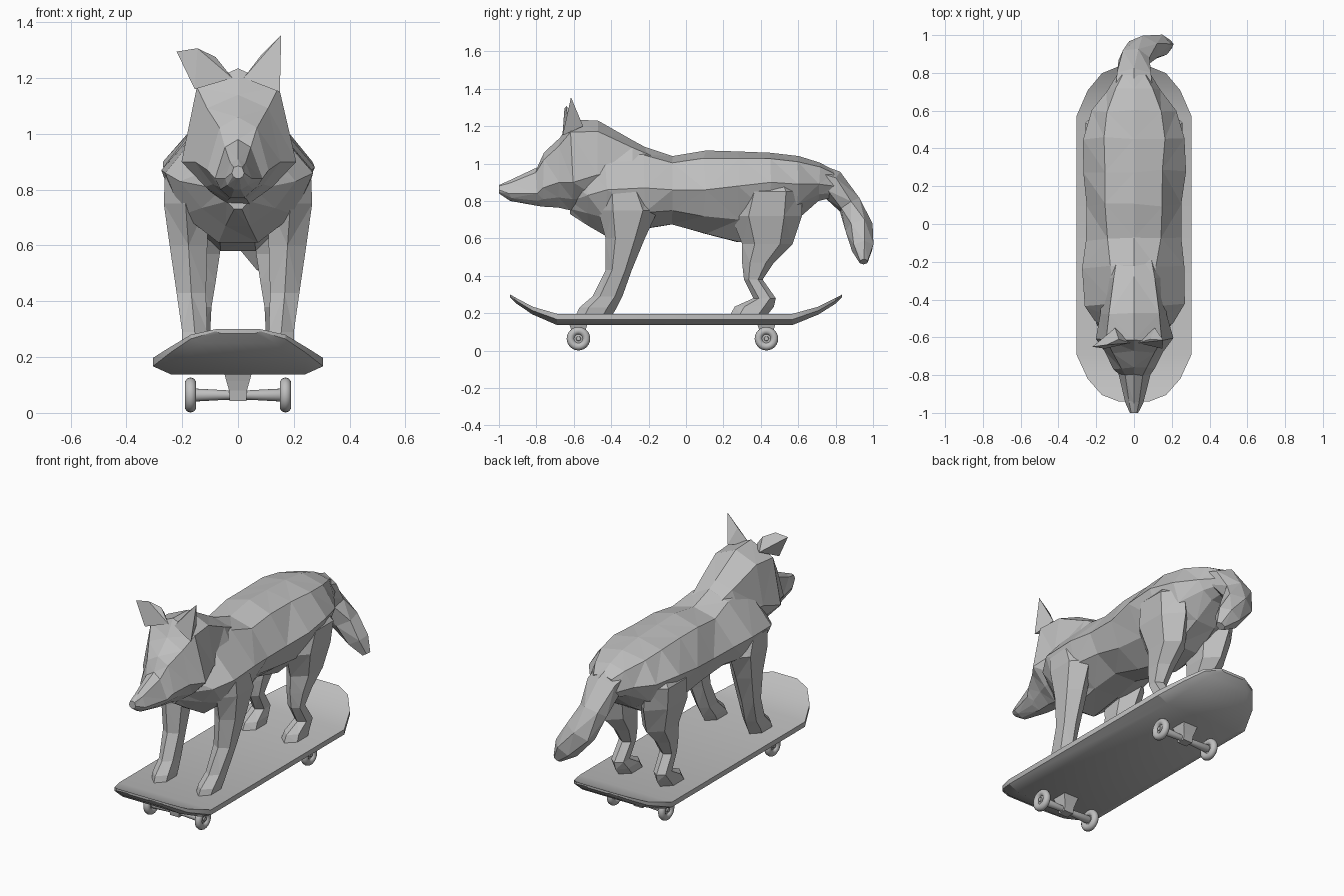
import bpy, bmesh, math, random
from mathutils import Vector

random.seed(4)
if "Cube" in bpy.data.objects:
    bpy.data.objects.remove(bpy.data.objects["Cube"], do_unlink=True)

GREY = (0.52, 0.52, 0.52, 1)
grey = bpy.data.materials.new("plain grey")
grey.use_nodes = True
grey.diffuse_color = GREY
grey.node_tree.nodes["Principled BSDF"].inputs["Base Color"].default_value = GREY


def finish(name, bm, facets=False, smooth=None):
    """Turn a bmesh into a named object."""
    bmesh.ops.remove_doubles(bm, verts=bm.verts, dist=0.0005)
    bmesh.ops.recalc_face_normals(bm, faces=bm.faces)
    if facets:
        bmesh.ops.triangulate(bm, faces=bm.faces)
    mesh = bpy.data.meshes.new(name)
    bm.to_mesh(mesh)
    bm.free()
    mesh.materials.append(grey)
    obj = bpy.data.objects.new(name, mesh)
    bpy.context.collection.objects.link(obj)
    if smooth:
        bpy.ops.object.select_all(action='DESELECT')
        obj.select_set(True)
        bpy.context.view_layer.objects.active = obj
        bpy.ops.object.shade_smooth_by_angle(angle=math.radians(smooth))


def loft(name, rings, facets=True, jitter=0.0, smooth=None):
    """Skin a row of equal rings and cap both ends."""
    bm = bmesh.new()
    rows = [[bm.verts.new(p) for p in ring] for ring in rings]
    n = len(rows[0])
    for a, b in zip(rows, rows[1:]):
        for i in range(n):
            j = (i + 1) % n
            bm.faces.new((a[i], a[j], b[j], b[i]))
    bm.faces.new(rows[0])
    bm.faces.new(rows[-1])
    if jitter:
        for row in rows[1:-1]:
            for v in row:
                v.co.y += random.uniform(-jitter, jitter) * 2
                v.co.x += random.uniform(-jitter, jitter) * (abs(v.co.x) > 0.01)
    finish(name, bm, facets, smooth)


def trunk_ring(y, low, mid, top, wide, upper, flank):
    """Nine-sided cross-section of the head or body, flat underneath."""
    half = [(upper, top - 0.2 * (top - mid)), (wide, mid),
            (flank, low + 0.4 * (mid - low)), (flank * 0.35, low)]
    ring = [(0, top)] + half + [(-x, z) for x, z in reversed(half)]
    return [Vector((x, y, z)) for x, z in ring]


# Head and neck: y, low, widest height, top, half width, crown and flank half widths
head = [
    (-1.0, .84, .86, .885, .022, .015, .018),
    (-.94, .80, .84, .91, .05, .03, .035),
    (-.80, .775, .84, .98, .085, .045, .06),
    (-.765, .77, .87, 1.06, .11, .065, .07),
    (-.68, .765, .90, 1.14, .155, .11, .09),
    (-.61, .75, .90, 1.235, .205, .145, .12),
    (-.47, .74, .94, 1.23, .175, .13, .12),
    (-.28, .75, .95, 1.12, .165, .11, .12),
    (-.12, .80, .93, 1.035, .14, .08, .10),
]
loft("head_and_neck", [trunk_ring(*s) for s in head], jitter=.004)

# Body from chest to rump
body = [
    (-.62, .73, .80, .92, .06, .04, .04),
    (-.52, .67, .83, 1.02, .21, .08, .13),
    (-.43, .61, .86, 1.10, .265, .10, .20),
    (-.23, .65, .87, 1.09, .27, .12, .23),
    (-.08, .675, .86, 1.04, .25, .14, .20),
    (.10, .625, .86, 1.07, .25, .15, .18),
    (.28, .58, .88, 1.065, .272, .15, .19),
    (.45, .62, .90, 1.058, .272, .16, .21),
    (.60, .71, .89, 1.04, .22, .14, .18),
    (.71, .80, .89, 1.005, .14, .10, .11),
    (.79, .82, .88, .965, .09, .06, .07),
]
loft("body", [trunk_ring(*s) for s in body], jitter=.005)

# Ears: bent wedges, the left one upright and the right one leaning out
ears = {
    "left_ear": [(.02, -.63, 1.20), (.15, -.66, 1.15), (.11, -.55, 1.20),
                 (.085, -.61, 1.285), (.155, -.615, 1.355)],
    "right_ear": [(-.02, -.63, 1.20), (-.155, -.66, 1.16), (-.10, -.55, 1.21),
                  (-.08, -.61, 1.275), (-.145, -.64, 1.307), (-.22, -.65, 1.295)],
}
for name, points in ears.items():
    bm = bmesh.new()
    for p in points:
        bm.verts.new(p)
    bmesh.ops.convex_hull(bm, input=bm.verts)
    finish(name, bm)


# Legs: height, front, back, inner, outer
def leg_ring(side, z, front, back, inner, outer):
    cut = (back - front) * 0.25
    mid = (inner + outer) / 2
    pts = [(mid, front), (outer, front + cut), (outer, back - cut),
           (mid, back), (inner, back - cut), (inner, front + cut)]
    return [Vector((side * x, y, z)) for x, y in pts]


front_leg = [
    (.95, -.38, -.26, .08, .17),
    (.85, -.46, -.20, .10, .262),
    (.75, -.47, -.15, .11, .266),
    (.60, -.43, -.22, .11, .245),
    (.43, -.43, -.29, .115, .22),
    (.29, -.50, -.34, .11, .20),
    (.23, -.57, -.37, .10, .20),
    (.197, -.585, -.39, .10, .195),
]
hind_leg = [
    (.95, .36, .54, .08, .18),
    (.85, .28, .62, .07, .258),
    (.72, .24, .62, .06, .245),
    (.57, .30, .57, .065, .21),
    (.47, .30, .47, .08, .19),
    (.38, .31, .41, .095, .175),
    (.28, .36, .48, .10, .18),
    (.235, .26, .47, .09, .185),
    (.197, .24, .44, .085, .19),
]
for side, word in ((1, "left"), (-1, "right")):
    loft(word + "_front_leg", [leg_ring(side, *s) for s in front_leg])
    loft(word + "_hind_leg", [leg_ring(side, *s) for s in hind_leg])

# Tail: broad six-sided tube drooping and swinging to the left
path = [(0, .66, .92, .09), (0, .78, .89, .08), (0, .875, .78, .066),
        (.05, .925, .66, .075), (.13, .945, .55, .062), (.185, .95, .475, .024)]
rings = []
for k, (x, y, z, r) in enumerate(path):
    a, b = path[max(k - 1, 0)], path[min(k + 1, len(path) - 1)]
    turn = (Vector(b[:3]) - Vector(a[:3])).to_track_quat('Z', 'X')
    ring = [turn @ Vector((r * math.cos(t), r * math.sin(t), 0))
            for t in (math.tau * i / 6 for i in range(6))]
    rings.append([Vector((x + p.x * 1.3, y + p.y, z + p.z)) for p in ring])
loft("tail", rings)

# Skateboard deck: distance out, half width, top, bottom
kick = [(.25, .08, .30, .285), (.215, .17, .28, .25),
        (.13, .245, .235, .193), (0, .305, .197, .137)]
stations = [(-.69 - d, w, t, b) for d, w, t, b in kick]
stations += [(.57 + d * 1.06, w, t, b) for d, w, t, b in reversed(kick)]
deck = []
for y, w, t, b in stations:
    m = (t + b) / 2
    deck.append([Vector((x, y, z)) for x, z in
                 ((w, t), (w, m), (w * .78, b), (-w * .78, b), (-w, m), (-w, t))])
loft("deck", deck, facets=False, smooth=25)


def disc(x, y, z, r, sides=16):
    return [Vector((x, y + r * math.cos(math.tau * i / sides), z + r * math.sin(math.tau * i / sides)))
            for i in range(sides)]


# Trucks and wheels
AXLE = .064
for y, end in ((-.575, "front"), (.43, "rear")):
    post = [(.145, .05, .05), (.115, .042, .04), (.08, .032, .03), (.043, .03, .025)]
    loft(end + "_truck_post", [[Vector((i * w, y + j * d, z)) for i, j in
                                ((1, 1), (-1, 1), (-1, -1), (1, -1))] for z, w, d in post],
         facets=False)
    spans = [(-.175, .012), (-.15, .023), (-.04, .017), (.04, .017), (.15, .023), (.175, .012)]
    loft(end + "_axle", [disc(x, y, AXLE, r) for x, r in spans], facets=False, smooth=40)
    for side, word in ((1, "left"), (-1, "right")):
        bpy.ops.mesh.primitive_torus_add(
            location=(side * .17, y, AXLE), rotation=(0, math.pi / 2, 0),
            major_radius=.042, minor_radius=.021, major_segments=24, minor_segments=10)
        wheel = bpy.context.object
        wheel.name = f"{end}_{word}_wheel"
        wheel.data.materials.append(grey)
        bpy.ops.object.shade_smooth()
        loft(f"{end}_{word}_hub", [disc(side * x, y, AXLE, r) for x, r in
                                   ((.16, .026), (.176, .026), (.178, .013), (.186, .011))],
             facets=False, smooth=40)
